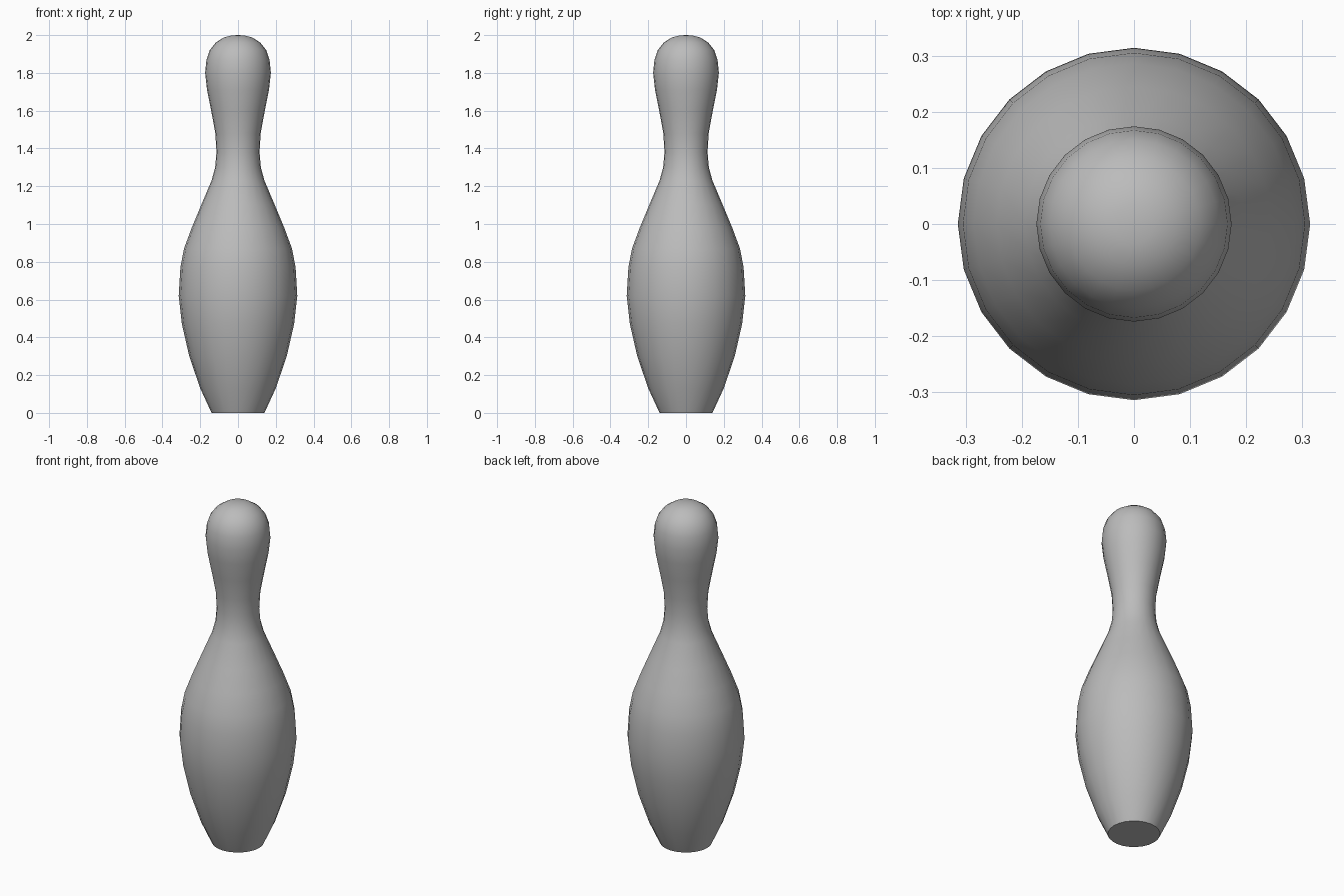
import bpy
import bmesh
import math

cube = bpy.data.objects.get("Cube")
if cube:
    bpy.data.objects.remove(cube)

# Plain grey paint
grey = bpy.data.materials.new("plain_grey")
grey.use_nodes = True
colour = (0.5, 0.5, 0.5, 1)
grey.diffuse_color = colour
grey.node_tree.nodes["Principled BSDF"].inputs["Base Color"].default_value = colour

# Pin outline as (radius, height), from the foot to the crown
SIDES = 24
outline = [
    (0.14, 0), (0.2, 0.13), (0.258, 0.3), (0.297, 0.47), (0.314, 0.62),
    (0.305, 0.77), (0.286, 0.87), (0.245, 0.98), (0.195, 1.1), (0.14, 1.23),
    (0.121, 1.3), (0.114, 1.38), (0.12, 1.48), (0.142, 1.6), (0.164, 1.71),
    (0.174, 1.8), (0.167, 1.87), (0.15, 1.92), (0.118, 1.96), (0.075, 1.988),
    (0.035, 1.998), (0, 2),
]

# Turned body: spin the outline round the vertical axis
bm = bmesh.new()
verts = [bm.verts.new((0, -r, z)) for r, z in outline]
edges = [bm.edges.new(pair) for pair in zip(verts, verts[1:])]
bmesh.ops.spin(bm, geom=verts + edges, cent=(0, 0, 0), axis=(0, 0, 1),
               angle=math.tau, steps=SIDES)
bmesh.ops.remove_doubles(bm, verts=bm.verts[:], dist=0.0005)

# Flat foot
rim = [e for e in bm.edges if e.is_boundary]
bmesh.ops.contextual_create(bm, geom=rim)
bmesh.ops.recalc_face_normals(bm, faces=bm.faces[:])

mesh = bpy.data.meshes.new("pin_body")
bm.to_mesh(mesh)
bm.free()
mesh.materials.append(grey)
pin = bpy.data.objects.new("pin_body", mesh)
bpy.context.collection.objects.link(pin)

# Smooth sides with a crisp edge round the foot
bpy.ops.object.select_all(action="DESELECT")
pin.select_set(True)
bpy.context.view_layer.objects.active = pin
bpy.ops.object.shade_smooth_by_angle(angle=math.radians(50))
